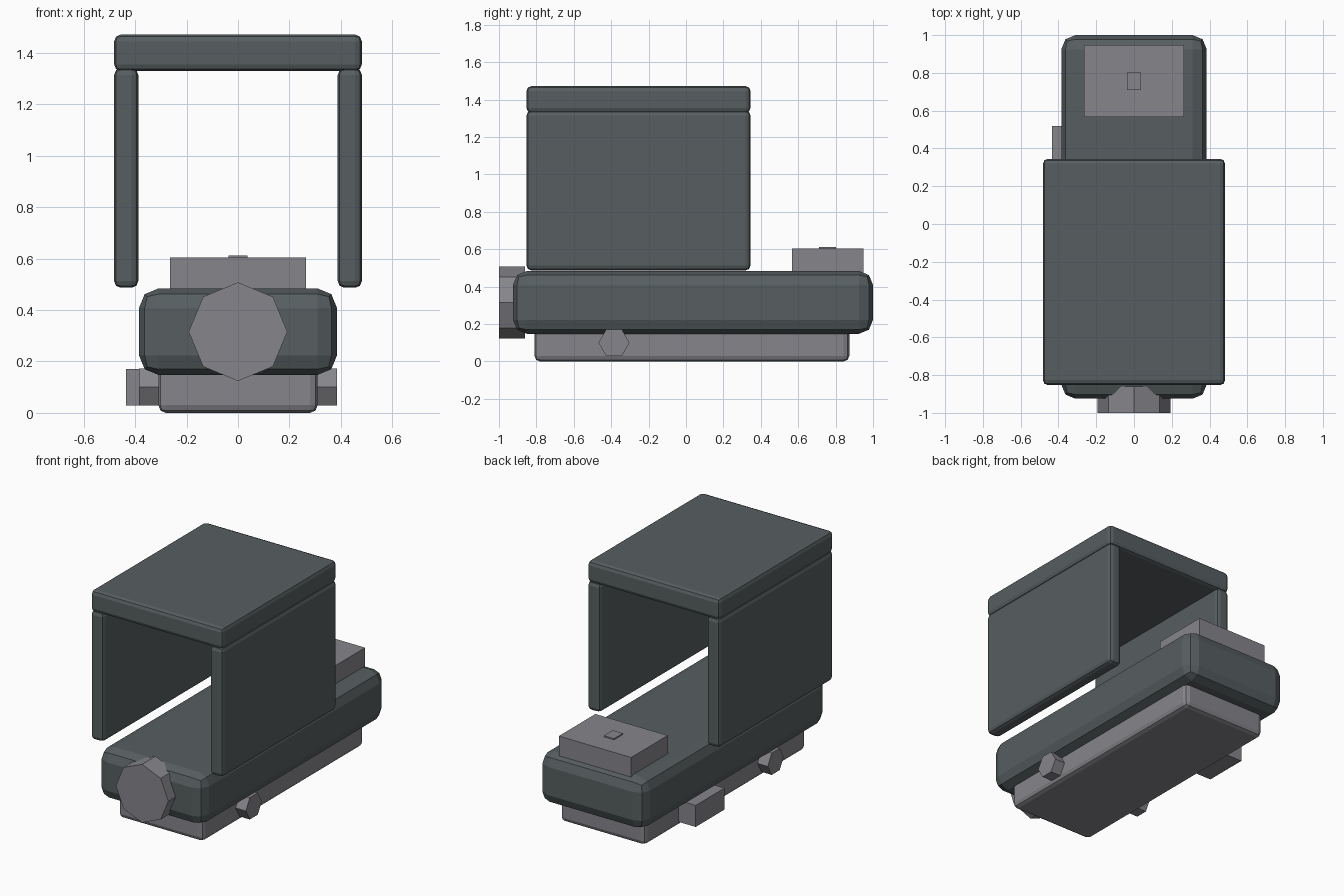
import bpy, math

if "Cube" in bpy.data.objects:
    bpy.data.objects.remove(bpy.data.objects["Cube"])


def material(name, rgb):
    m = bpy.data.materials.new(name)
    m.diffuse_color = (*rgb, 1)
    m.use_nodes = True
    m.node_tree.nodes["Principled BSDF"].inputs["Base Color"].default_value = m.diffuse_color
    return m


DARK = material("dark slate", (0.095, 0.112, 0.118))
GREY = material("mid grey", (0.24, 0.24, 0.26))


def box(name, lo, hi, mat, bevel=0, segments=2):
    """Box between two corners, with optional rounded edges."""
    bpy.ops.mesh.primitive_cube_add(size=1, location=[(a + b) / 2 for a, b in zip(lo, hi)])
    ob = bpy.context.object
    ob.name = name
    ob.scale = [b - a for a, b in zip(lo, hi)]
    bpy.ops.object.transform_apply(location=False, rotation=False, scale=True)
    ob.data.materials.append(mat)
    if bevel:
        mod = ob.modifiers.new("rounded edges", 'BEVEL')
        mod.width = bevel
        mod.segments = segments
    return ob


def prism(name, sides, radius, depth, loc, rot, mat):
    bpy.ops.mesh.primitive_cylinder_add(vertices=sides, radius=radius, depth=depth,
                                        location=loc, rotation=rot)
    ob = bpy.context.object
    ob.name = name
    ob.data.materials.append(mat)
    return ob


# Main body and the tray below it
box("body", (-0.385, -0.925, 0.148), (0.385, 1.0, 0.484), DARK, 0.075)
box("base_tray", (-0.31, -0.81, 0.0), (0.31, 0.873, 0.2), GREY, 0.03)

# Canopy: two side panels and a roof
for side, s in (("left", -1), ("right", 1)):
    x0, x1 = sorted((s * 0.388, s * 0.482))
    box(side + "_panel", (x0, -0.853, 0.487), (x1, 0.345, 1.341), DARK, 0.026)
box("roof", (-0.482, -0.853, 1.33), (0.482, 0.345, 1.472), DARK, 0.026)

# Rear block with a small button
box("rear_block", (-0.264, 0.567, 0.45), (0.264, 0.948, 0.604), GREY)
box("button", (-0.037, 0.71, 0.59), (0.037, 0.803, 0.612), GREY)

# Eight-sided front cap
prism("front_cap", 8, 0.192, 0.14, (0, -0.93, 0.316), (math.pi / 2, 0, 0), GREY)

# Six-sided pin through the tray, corners pointing forward and back
prism("cross_pin", 6, 0.083, 0.77, (0, -0.385, 0.1), (0, math.pi / 2, 0), GREY)

# Box on the left side of the tray
box("side_box", (-0.435, 0.22, 0.028), (-0.29, 0.52, 0.17), GREY)
